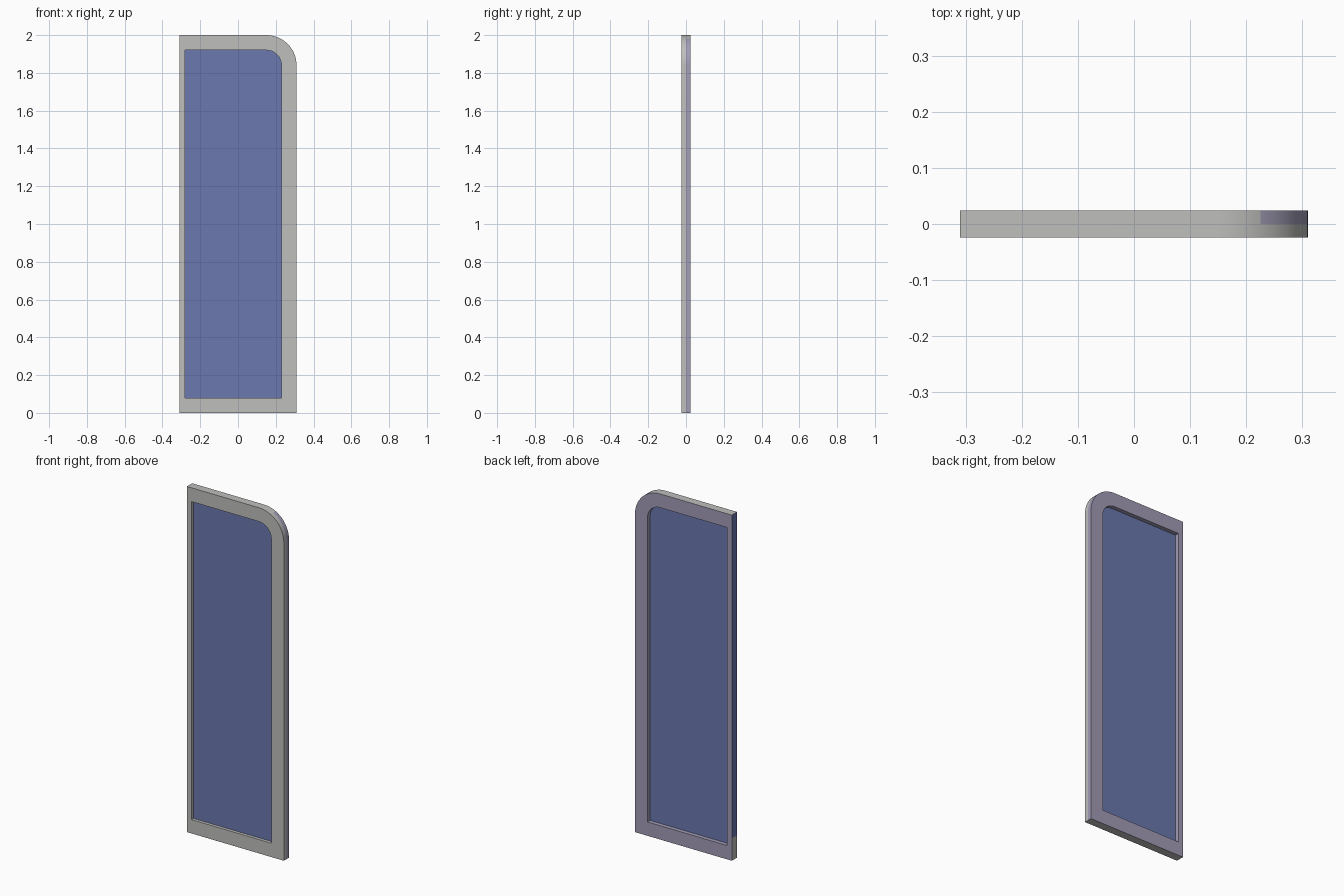
import bpy, bmesh, math

if "Cube" in bpy.data.objects:
    bpy.data.objects.remove(bpy.data.objects["Cube"])


def mat(name, rgb):
    m = bpy.data.materials.new(name)
    m.diffuse_color = (*rgb, 1)
    m.use_nodes = True
    m.node_tree.nodes["Principled BSDF"].inputs["Base Color"].default_value = m.diffuse_color
    return m


GREY = mat("frame grey", (0.52, 0.52, 0.51))
MAUVE = mat("back mauve", (0.36, 0.335, 0.47))
BLUE = mat("glass blue", (0.145, 0.19, 0.43))


def outline(left, right, bottom, top, radius, steps=16):
    """Door outline with one rounded top right corner."""
    pts = [(left, bottom), (right, bottom)]
    for i in range(steps + 1):
        a = math.pi / 2 * i / steps
        pts.append((right - radius + radius * math.cos(a),
                    top - radius + radius * math.sin(a)))
    return pts + [(left, top), (left, 0.13)]


def finish(name, bm, mats):
    bmesh.ops.recalc_face_normals(bm, faces=bm.faces[:])
    me = bpy.data.meshes.new(name)
    bm.to_mesh(me)
    bm.free()
    ob = bpy.data.objects.new(name, me)
    bpy.context.collection.objects.link(ob)
    for m in mats:
        me.materials.append(m)
    bpy.context.view_layer.objects.active = ob
    ob.select_set(True)
    bpy.ops.object.shade_smooth_by_angle(angle=math.radians(30))
    ob.select_set(False)
    return ob


outer = outline(-0.31, 0.31, 0, 2, 0.16)
inner = outline(-0.28, 0.23, 0.08, 1.92, 0.08)
n = len(outer)

# door frame: closed ring section swept around the two outlines
bm = bmesh.new()
section = [(outer, -0.024), (outer, 0.0), (outer, 0.024),
           (inner, 0.024), (inner, 0.0), (inner, -0.024)]
rings = [[bm.verts.new((x, y, z)) for x, z in pts] for pts, y in section]
for k in range(6):
    a, b = rings[k], rings[(k + 1) % 6]
    for i in range(n):
        j = (i + 1) % n
        bm.faces.new((a[i], a[j], b[j], b[i]))
bmesh.ops.recalc_face_normals(bm, faces=bm.faces[:])
for f in bm.faces:
    c = f.calc_center_median()
    if f.normal.x < -0.9 and c.x < -0.3 and c.z > 0.13:
        f.material_index = 2                      # hinge edge
    elif f.normal.y > 0.9:
        f.material_index = 1                      # back face
    elif c.y > 0.001 and (f.normal.x > 0.5 or -0.29 < c.x < 0.24 and 0.07 < c.z < 1.93):
        f.material_index = 1                      # rear half of edge and reveal
finish("door_frame", bm, [GREY, MAUVE, BLUE])

# glass pane
bm = bmesh.new()
front = [bm.verts.new((x, -0.006, z)) for x, z in inner]
back = [bm.verts.new((x, 0.0, z)) for x, z in inner]
bm.faces.new(front)
bm.faces.new(back)
for i in range(n):
    j = (i + 1) % n
    bm.faces.new((front[i], front[j], back[j], back[i]))
finish("glass_pane", bm, [BLUE])
